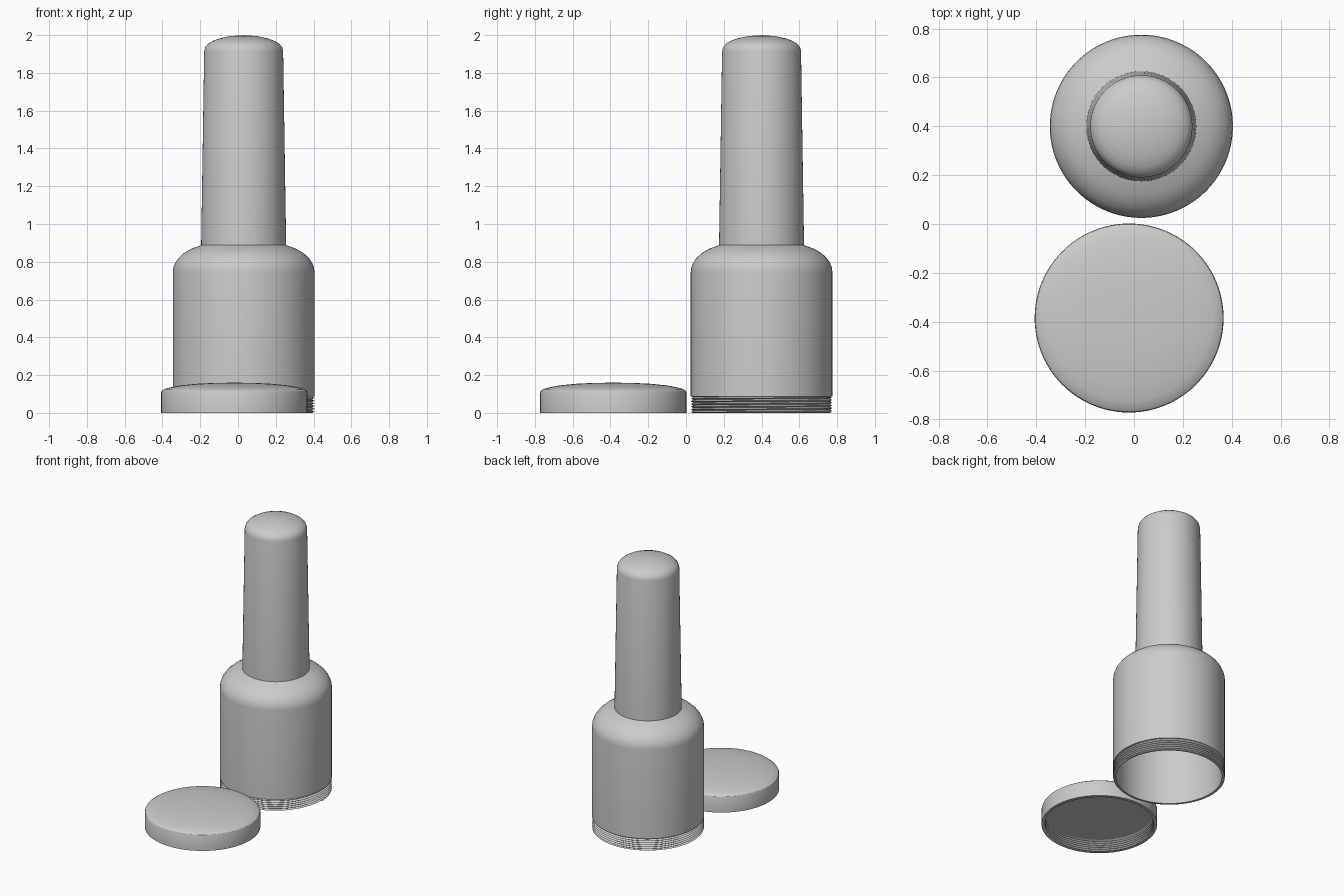
import bpy, bmesh
from math import cos, sin, tau

cube = bpy.data.objects.get("Cube")
if cube:
    bpy.data.objects.remove(cube)

SEGMENTS = 96
grey = bpy.data.materials.new("plain grey")
grey.use_nodes = True
grey.diffuse_color = (0.6, 0.6, 0.6, 1)
grey.node_tree.nodes["Principled BSDF"].inputs["Base Color"].default_value = (0.6, 0.6, 0.6, 1)


def skin(bm, rows):
    """Join consecutive rings of points into a surface."""
    rings = [[bm.verts.new(p) for p in row] for row in rows]
    for a, b in zip(rings, rings[1:]):
        for i in range(len(a) - 1):
            bm.faces.new((a[i], a[i + 1], b[i + 1], b[i]))


def lathe(bm, profile):
    """Turn a (radius, height) profile around z."""
    turns = [tau * i / SEGMENTS for i in range(SEGMENTS + 1)]
    skin(bm, [[(r * cos(t), r * sin(t), z) for t in turns] for r, z in profile])


def thread(bm, root, crest, height, turns):
    """A helical V thread, trimmed flat at both ends."""
    pitch = height / turns
    rows = []
    for k in range(-2, 2 * turns + 1):
        r = crest if k % 2 else root
        row = []
        for i in range(SEGMENTS + 1):
            f = i / SEGMENTS
            z = min(max(pitch * (k / 2 + f), 0), height)
            row.append((r * cos(tau * f), r * sin(tau * f), z))
        rows.append(row)
    skin(bm, rows)


def finish(bm, name, location):
    bmesh.ops.remove_doubles(bm, verts=bm.verts, dist=0.0002)
    bmesh.ops.dissolve_degenerate(bm, edges=bm.edges, dist=0.0001)
    bmesh.ops.recalc_face_normals(bm, faces=bm.faces)
    mesh = bpy.data.meshes.new(name)
    bm.to_mesh(mesh)
    bm.free()
    mesh.materials.append(grey)
    obj = bpy.data.objects.new(name, mesh)
    obj.location = location
    bpy.context.collection.objects.link(obj)
    bpy.ops.object.select_all(action="DESELECT")
    obj.select_set(True)
    bpy.context.view_layer.objects.active = obj
    bpy.ops.object.shade_smooth_by_angle(angle=0.5)


# Hollow bottle with long tapered neck, open at the threaded base
bottle = bmesh.new()
lathe(bottle, [
    (0.362, 0.087), (0.375, 0.087), (0.375, 0.745), (0.372, 0.77), (0.362, 0.795),
    (0.345, 0.82), (0.318, 0.845), (0.28, 0.868), (0.225, 0.888),
    (0.209, 1.915), (0.204, 1.935), (0.19, 1.953), (0.165, 1.969),
    (0.13, 1.982), (0.07, 1.995), (0, 2.0)])
lathe(bottle, [
    (0.362, 0), (0.355, 0), (0.355, 0.745), (0.342, 0.79), (0.305, 0.832),
    (0.205, 0.875), (0.189, 1.915), (0.155, 1.95), (0.07, 1.975), (0, 1.98)])
thread(bottle, 0.362, 0.374, 0.087, 6)
finish(bottle, "bottle", (0.03, 0.4, 0))

# Domed screw cap lying beside the bottle, threaded on the inside
cap = bmesh.new()
lathe(cap, [
    (0.376, 0), (0.387, 0), (0.387, 0.108), (0.383, 0.117), (0.37, 0.126),
    (0.34, 0.135), (0.28, 0.146), (0.2, 0.154), (0.1, 0.159), (0, 0.16)])
lathe(cap, [(0.376, 0.09), (0.364, 0.09), (0, 0.09)])
thread(cap, 0.376, 0.364, 0.09, 6)
finish(cap, "screw_cap", (-0.02, -0.385, 0))
